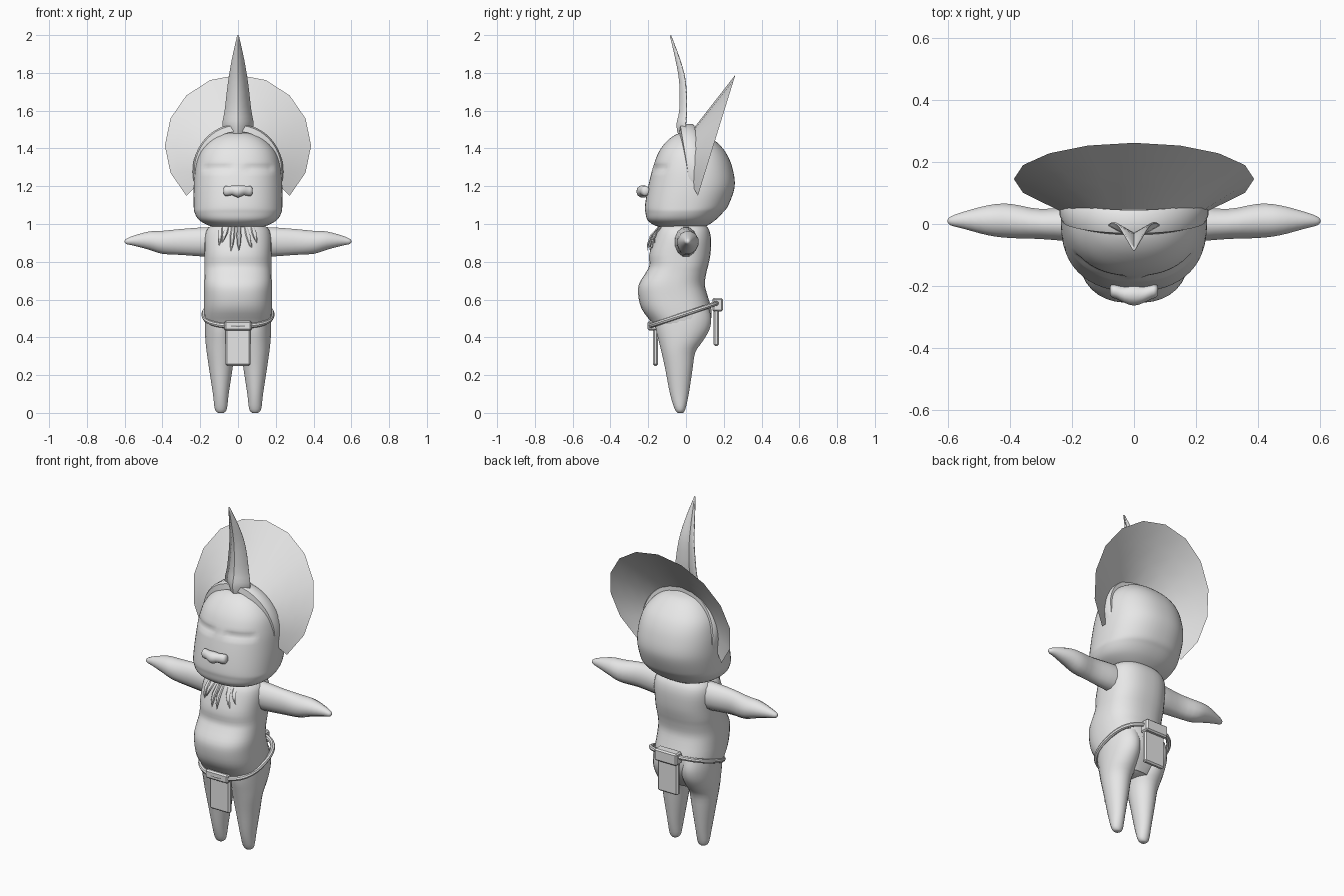
import bpy, bmesh, math
from mathutils import Vector

if "Cube" in bpy.data.objects:
    bpy.data.objects.remove(bpy.data.objects["Cube"])

grey = bpy.data.materials.new("plain_grey")
grey.diffuse_color = (0.8, 0.8, 0.8, 1)
grey.use_nodes = True
grey.node_tree.nodes["Principled BSDF"].inputs["Base Color"].default_value = grey.diffuse_color


def finish(name, bm, angle=40, thick=0):
    """Turn a bmesh into a shaded object."""
    bmesh.ops.recalc_face_normals(bm, faces=bm.faces[:])
    me = bpy.data.meshes.new(name)
    bm.to_mesh(me)
    bm.free()
    me.materials.append(grey)
    ob = bpy.data.objects.new(name, me)
    bpy.context.collection.objects.link(ob)
    bpy.ops.object.select_all(action='DESELECT')
    bpy.context.view_layer.objects.active = ob
    ob.select_set(True)
    if angle:
        bpy.ops.object.shade_smooth_by_angle(angle=math.radians(angle))
    if thick:
        mod = ob.modifiers.new("thickness", 'SOLIDIFY')
        mod.thickness = thick
    return ob


def resample(keys, k):
    """Catmull-Rom interpolation of key tuples, k steps per span."""
    out = []
    for i in range(len(keys) - 1):
        quad = [keys[max(i - 1, 0)], keys[i], keys[i + 1], keys[min(i + 2, len(keys) - 1)]]
        for j in range(k):
            t = j / k
            out.append([0.5 * (2 * b + (c - a) * t + (2 * a - 5 * b + 4 * c - d) * t * t
                               + (3 * b - a - 3 * c + d) * t ** 3) for a, b, c, d in zip(*quad)])
    return out + [list(keys[-1])]


def power(v, e):
    return math.copysign(abs(v) ** (2 / e), v)


def skin(name, rings, closed=False, around=True, angle=40, thick=0):
    """Bridge a list of point rings into a surface."""
    bm = bmesh.new()
    vs = [[bm.verts.new(p) for p in r] for r in rings]
    n = len(vs[0])
    m = len(vs)
    for i in range(m if closed else m - 1):
        for j in range(n if around else n - 1):
            bm.faces.new((vs[i][j], vs[i][(j + 1) % n], vs[(i + 1) % m][(j + 1) % n], vs[(i + 1) % m][j]))
    if around and not closed:
        bm.faces.new(vs[0])
        bm.faces.new(vs[-1])
    return finish(name, bm, angle, thick)


def loft(name, keys, axis='Z', n=24, e=2.0, k=3, side=1, warp=None, angle=50):
    """Keys: position, centre and radius across, centre and radius deep."""
    rings = []
    for p, c1, r1, c2, r2 in resample(keys, k):
        ring = []
        for j in range(n):
            a = 2 * math.pi * (j + 0.5) / n
            u, w = c1 + r1 * power(math.cos(a), e), c2 + r2 * power(math.sin(a), e)
            v = Vector((side * u, w, p)) if axis == 'Z' else Vector((side * p, w, u))
            ring.append(warp(v) if warp else v)
        rings.append(ring)
    return skin(name, rings, angle=angle)


def upright(rows):
    """Rows of height, half width, front and back to loft keys."""
    return [(z, 0, w, (f + b) / 2, (b - f) / 2) for z, w, f, b in rows]


def box(name, centre, size, bevel=0.008):
    bm = bmesh.new()
    bmesh.ops.create_cube(bm, size=1)
    for v in bm.verts:
        v.co = Vector(centre) + Vector([a * b for a, b in zip(v.co, size)])
    bmesh.ops.bevel(bm, geom=bm.edges[:], offset=bevel, segments=1, affect='EDGES')
    return finish(name, bm, 30)


# Head, with shallow closed-eye hollows
def eye_hollow(v):
    if v.y < -0.05 and 0.04 < abs(v.x) < 0.18:
        v.y += 0.014 * max(0, 1 - abs(v.z - 1.295) / 0.025)
    return v


loft("head", upright([
    (0.98, 0.10, -0.10, 0.08), (0.99, 0.15, -0.16, 0.11), (1.02, 0.205, -0.203, 0.155),
    (1.06, 0.23, -0.215, 0.195), (1.10, 0.235, -0.217, 0.225), (1.20, 0.235, -0.20, 0.258),
    (1.30, 0.225, -0.175, 0.245), (1.38, 0.20, -0.145, 0.21), (1.44, 0.15, -0.10, 0.155),
    (1.475, 0.09, -0.05, 0.10), (1.487, 0.02, 0.0, 0.04)]), n=56, e=2.3, k=6, warp=eye_hollow)

# Torso with round belly
loft("torso", upright([
    (0.36, 0.09, -0.10, 0.06), (0.42, 0.15, -0.15, 0.10), (0.48, 0.175, -0.185, 0.13),
    (0.55, 0.18, -0.235, 0.135), (0.62, 0.18, -0.253, 0.115), (0.68, 0.18, -0.25, 0.10),
    (0.74, 0.178, -0.215, 0.108), (0.78, 0.178, -0.195, 0.118), (0.84, 0.178, -0.195, 0.13),
    (0.92, 0.178, -0.17, 0.133), (0.97, 0.165, -0.15, 0.122), (1.0, 0.13, -0.13, 0.10)]),
    n=36, e=2.5)

# Legs and arms, mirrored
leg = [(0, 0.015, -0.045, -0.015), (0.02, 0.032, -0.06, -0.003), (0.10, 0.042, -0.085, 0.015),
       (0.23, 0.062, -0.11, 0.035), (0.32, 0.075, -0.13, 0.05), (0.38, 0.082, -0.145, 0.09),
       (0.44, 0.085, -0.16, 0.125), (0.50, 0.085, -0.165, 0.135), (0.56, 0.08, -0.15, 0.12)]
leg_keys = [(z, 0.091, w, c, d) for z, _, w, c, d in upright(leg)]
arm_keys = [(0.12, 0.905, 0.08, 0, 0.06), (0.18, 0.905, 0.08, 0, 0.06), (0.30, 0.905, 0.071, 0, 0.05),
            (0.40, 0.903, 0.063, 0.01, 0.057), (0.47, 0.912, 0.05, 0.012, 0.05),
            (0.55, 0.912, 0.028, 0.012, 0.028), (0.59, 0.908, 0.015, 0.01, 0.015),
            (0.60, 0.908, 0.005, 0.01, 0.005)]
for side, label in ((-1, "left"), (1, "right")):
    loft(label + "_leg", leg_keys, side=side)
    loft(label + "_arm", arm_keys, axis='X', n=12, side=side)

# Nose with rounded nostrils
half = [(0.03, 1.178, 0.026, -0.228, 0.026), (0.055, 1.175, 0.028, -0.218, 0.024),
        (0.07, 1.175, 0.026, -0.215, 0.022), (0.078, 1.175, 0.012, -0.215, 0.012)]
nose = [(-x, *r) for x, *r in reversed(half)] + [(0, 1.172, 0.034, -0.228, 0.035)] + half
loft("nose", nose, axis='X', n=10, k=2)

# Headband arch over the head
arch = []
for i in range(33):
    t = math.radians(-32 + 244 * i / 32)
    c, s = math.cos(t), math.sin(t)
    dy = 0.04 * (1 - max(s, 0))
    arch.append([Vector((r * c, y + dy, 1.28 + (r + 0.01) * s))
                 for r, y in ((0.20, -0.035), (0.232, -0.03), (0.24, -0.01), (0.24, 0.03),
                              (0.232, 0.045), (0.20, 0.045))])
skin("headband", arch)

# Flared fan behind the head, sloping back
inner, outer = [], []
for i in range(13):
    t = math.radians(-45 + 22.5 * i)
    z = 1.415 + 0.375 * math.sin(t)
    outer.append(Vector((0.387 * math.cos(t), 0.06 + (z - 1.14) * 0.31, z)))
    t = math.radians(-18 + 18 * i)
    inner.append(Vector((0.225 * math.cos(t), 0.035 + 0.012 * math.sin(t), 1.28 + 0.235 * math.sin(t))))
rows = [[a.lerp(b, f) for a, b in zip(inner, outer)] for f in (0, 0.33, 0.67, 1)]
skin("fan", rows, around=False, angle=60)

# Folded feather on the brow
feather = resample([(1.44, 0.06, -0.025, 0.0), (1.52, 0.08, -0.045, 0.0), (1.60, 0.068, -0.03, 0.006),
                    (1.75, 0.05, -0.03, 0.0), (1.87, 0.03, -0.05, -0.03), (2.0, 0.001, -0.08, -0.079)], 3)
skin("feather", [[Vector((-w, e, z)), Vector((0, r, z)), Vector((w, e, z))] for z, w, r, e in feather],
     around=False, angle=30, thick=0.006)

# Neck pendants: slim claws hanging from the neck
for i, (x0, x1, z1) in enumerate([(-0.09, -0.10, 0.885), (-0.055, -0.085, 0.90), (-0.025, -0.037, 0.855),
                                  (0.005, 0.005, 0.86), (0.04, 0.072, 0.865), (0.075, 0.10, 0.90)]):
    a, b = Vector((x0, -0.14 + abs(x0) * 0.2, 0.99)), Vector((x1, -0.205 + abs(x1) * 0.4, z1))
    rings = []
    for f, r in ((0, 0.009), (0.4, 0.013), (0.75, 0.009), (1, 0.001)):
        p = a.lerp(b, f) + Vector((0, -0.02 * math.sin(math.pi * f), 0))
        rings.append([p + Vector((r * math.cos(q * math.pi / 3), 0.7 * r * math.sin(q * math.pi / 3), 0))
                      for q in range(6)])
    skin("neck_pendant_%d" % (i + 1), rings)

# Tilted rope belt
belt = []
for i in range(48):
    t = 2 * math.pi * i / 48
    u = Vector((math.cos(t), math.sin(t), 0))
    y = -0.012 + 0.18 * power(u.y, 2.5)
    p = Vector((0.18 * power(u.x, 2.5), y, 0.525 + 0.34 * y))
    belt.append([p + 0.013 * (u * math.cos(q * math.pi / 4) + Vector((0, 0, math.sin(q * math.pi / 4))))
                 for q in range(8)])
skin("belt", belt, closed=True)

# Loincloth flaps folded over the belt
box("front_fold", (0, -0.177, 0.462), (0.145, 0.052, 0.05))
box("front_flap", (0, -0.161, 0.352), (0.132, 0.026, 0.205))
box("back_fold", (0, 0.167, 0.572), (0.145, 0.056, 0.07))
box("back_flap", (0, 0.16, 0.458), (0.132, 0.028, 0.206))
